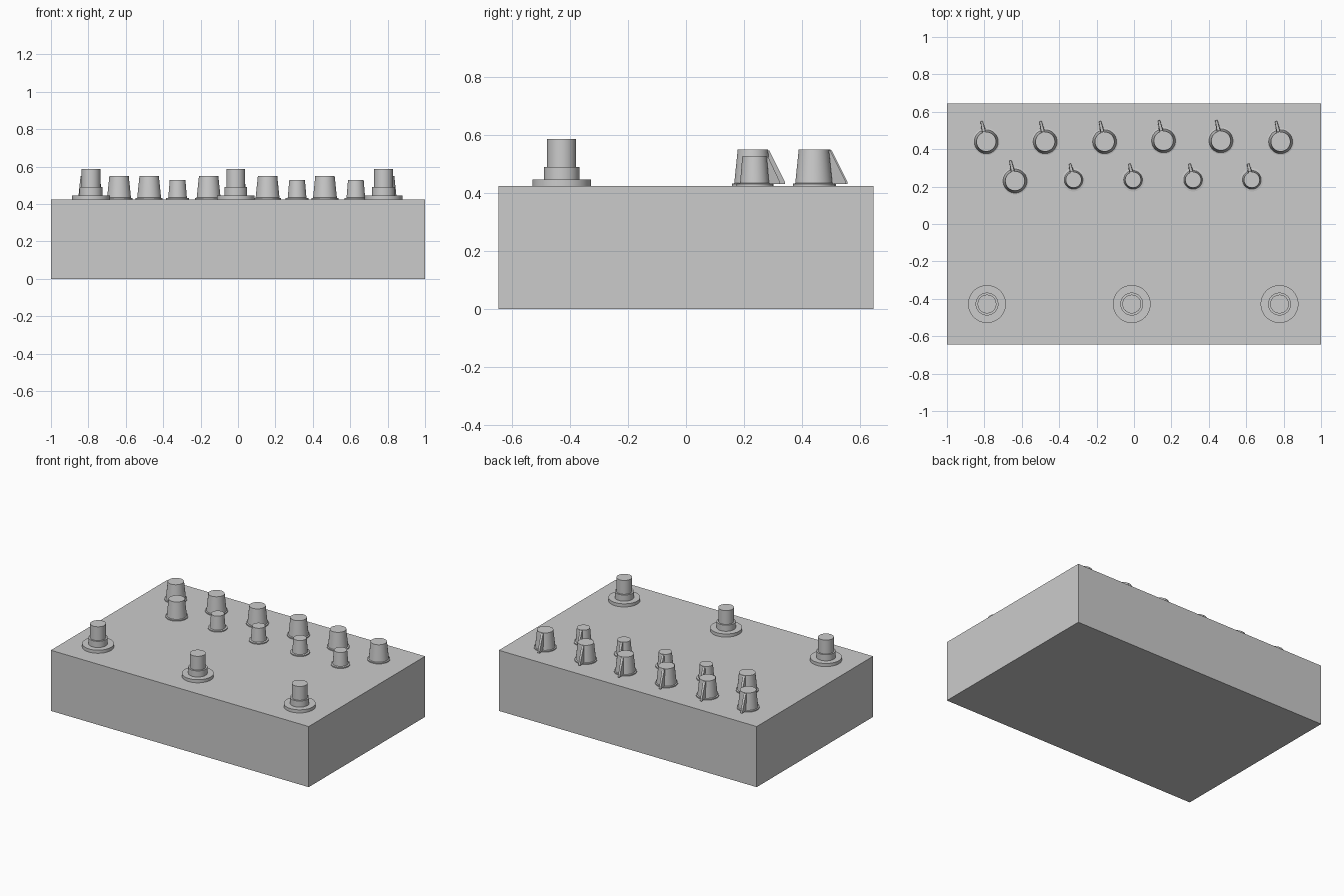
import bpy, bmesh, math
from mathutils import Matrix

if "Cube" in bpy.data.objects:
    bpy.data.objects.remove(bpy.data.objects["Cube"])

TOP = 0.425


def finish(bm, name, loc=(0, 0, 0), turn=0.0, smooth=True):
    bmesh.ops.recalc_face_normals(bm, faces=bm.faces[:])
    mesh = bpy.data.meshes.new(name)
    bm.to_mesh(mesh)
    bm.free()
    ob = bpy.data.objects.new(name, mesh)
    ob.location = loc
    ob.rotation_euler.z = turn
    bpy.context.collection.objects.link(ob)
    if smooth:
        bpy.ops.object.select_all(action='DESELECT')
        ob.select_set(True)
        bpy.context.view_layer.objects.active = ob
        bpy.ops.object.shade_smooth_by_angle(angle=math.radians(35))
    return ob


def lathe(bm, profile, sides=40):
    """Revolve (radius, z) points into a closed solid."""
    rings = []
    for r, z in profile:
        rings.append([bm.verts.new((r * math.cos(2 * math.pi * i / sides),
                                    r * math.sin(2 * math.pi * i / sides), z))
                      for i in range(sides)])
    for a, b in zip(rings, rings[1:]):
        for i in range(sides):
            j = (i + 1) % sides
            bm.faces.new((a[i], a[j], b[j], b[i]))
    bm.faces.new(rings[0][::-1])
    bm.faces.new(rings[-1])


def knob(name, x, y, flange, base, top, height, tip, turn):
    bm = bmesh.new()
    # thin skirt and tapered body
    lathe(bm, [(flange, 0), (flange, 0.007), (base, 0.009), (top, height)])
    # sloping pointer fin, narrowing towards its tip
    side = [(base * 0.6, 0.007, 0.014), (tip, 0.007, 0.006),
            (tip, 0.014, 0.006), (top + 0.004, height - 0.003, 0.008),
            (top * 0.6, height - 0.003, 0.012)]
    left = [bm.verts.new((-w, d, z)) for d, z, w in side]
    right = [bm.verts.new((w, d, z)) for d, z, w in side]
    bm.faces.new(left)
    bm.faces.new(right[::-1])
    for i in range(len(side)):
        j = (i + 1) % len(side)
        bm.faces.new((left[i], right[i], right[j], left[j]))
    finish(bm, name, (x, y, TOP), math.radians(turn))


# enclosure
bm = bmesh.new()
bmesh.ops.create_cube(bm, size=1, matrix=Matrix.Translation((0, 0, TOP / 2))
                      @ Matrix.Diagonal((2, 1.29, TOP, 1)))
finish(bm, "enclosure", smooth=False)

# large knobs: back row plus one at the left of the second row
large = [(-0.79, 0.44), (-0.475, 0.44), (-0.157, 0.44), (0.158, 0.445),
         (0.465, 0.445), (0.784, 0.44), (-0.636, 0.23)]
for i, (x, y) in enumerate(large):
    knob(f"large_knob_{i + 1}", x, y, 0.072, 0.064, 0.052, 0.125, 0.112, 13)

# small knobs in the second row
for i, x in enumerate((-0.323, -0.005, 0.316, 0.63)):
    knob(f"small_knob_{i + 1}", x, 0.236, 0.062, 0.05, 0.042, 0.103, 0.088, 13)

# foot switches: washer, nut collar and plunger
for i, x in enumerate((-0.786, -0.012, 0.778)):
    bm = bmesh.new()
    lathe(bm, [(0.101, 0), (0.101, 0.022), (0.061, 0.022), (0.061, 0.065),
               (0.05, 0.065), (0.05, 0.162)], 48)
    finish(bm, f"foot_switch_{i + 1}", (x, -0.428, TOP))
